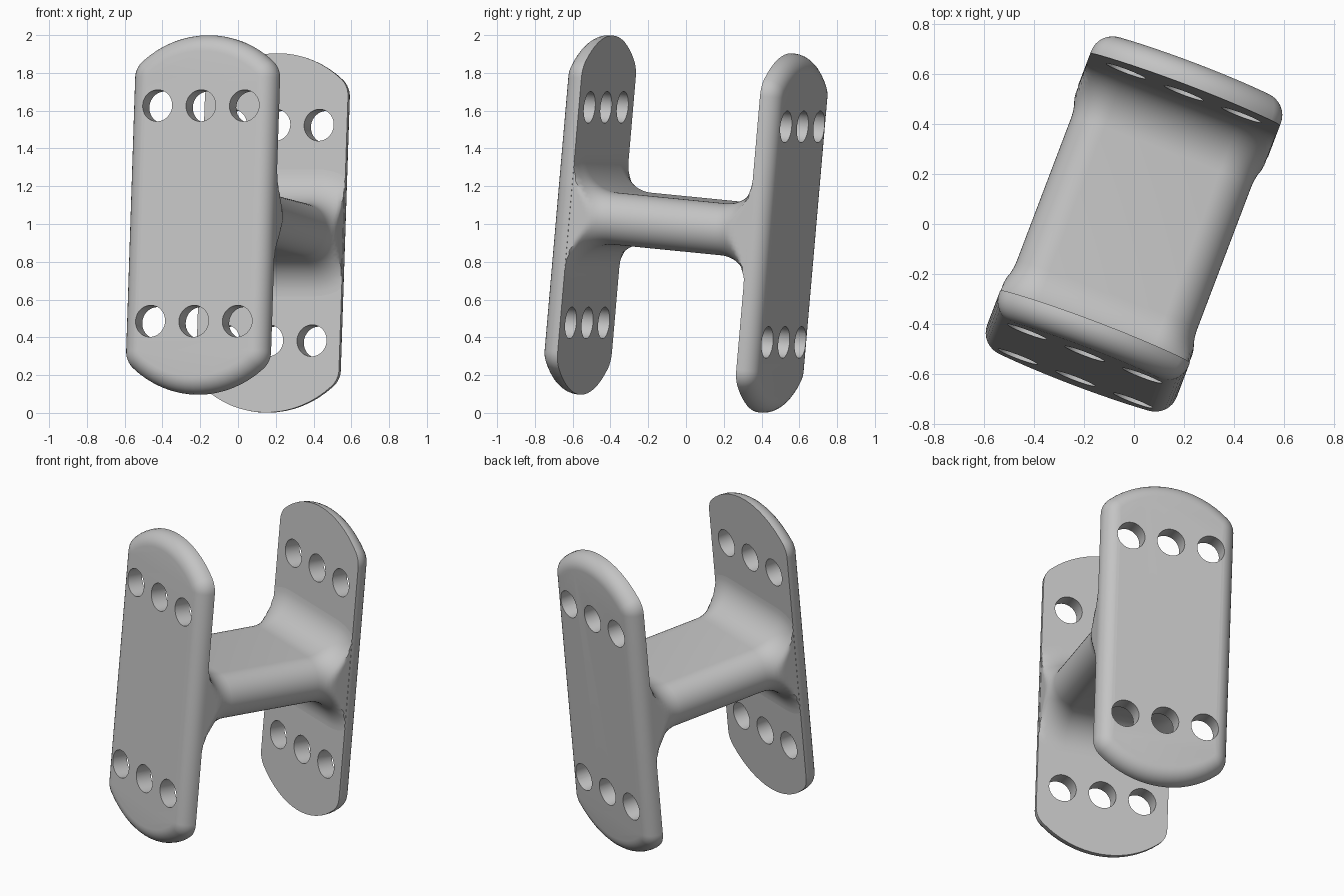
import bpy, bmesh
from math import sin, cos, pi, sqrt, atan2, radians
from mathutils import Matrix

if "Cube" in bpy.data.objects:
    bpy.data.objects.remove(bpy.data.objects["Cube"])

# Whole part leans slightly and is turned about the vertical
POSE = (Matrix.Translation((0, 0, 1)) @ Matrix.Rotation(radians(-20.8), 4, 'Z')
        @ Matrix.Rotation(radians(-5.3), 4, 'X'))

HALF_W, HALF_L = 0.405, 0.955      # plate half width and half length
INNER, OUTER = 0.508, 0.61         # plate faces, measured from the centre
EDGE = 0.09                        # rounding of the outer rim
END_R, CORNER_R = 0.55, 0.12       # end arc and corner radii
HOLE_R, HOLE_X, HOLE_Z = 0.084, 0.246, 0.573
BAR_W, BAR_H, FILLET = 0.385, 0.138, 0.2

grey = bpy.data.materials.new("light grey")
grey.use_nodes = True
grey.diffuse_color = (0.55, 0.55, 0.55, 1)
grey.node_tree.nodes["Principled BSDF"].inputs["Base Color"].default_value = (0.55, 0.55, 0.55, 1)


def loft(name, rings):
    """Skin a list of equal rings and cap both ends."""
    bm = bmesh.new()
    loops = [[bm.verts.new(p) for p in ring] for ring in rings]
    for a, b in zip(loops, loops[1:]):
        for i in range(len(a)):
            j = (i + 1) % len(a)
            bm.faces.new((a[i], a[j], b[j], b[i]))
    bm.faces.new(loops[0])
    bm.faces.new(loops[-1])
    bmesh.ops.recalc_face_normals(bm, faces=bm.faces)
    mesh = bpy.data.meshes.new(name)
    bm.to_mesh(mesh)
    bm.free()
    obj = bpy.data.objects.new(name, mesh)
    bpy.context.collection.objects.link(obj)
    mesh.materials.append(grey)
    obj.matrix_world = POSE
    return obj


def smooth(obj, angle):
    bpy.ops.object.select_all(action='DESELECT')
    obj.select_set(True)
    bpy.context.view_layer.objects.active = obj
    bpy.ops.object.shade_smooth_by_angle(angle=radians(angle))


def plate_outline(inset):
    """Straight sides, rounded corners and shallow arched ends."""
    cx = HALF_W - CORNER_R
    ez = HALF_L - END_R
    rise = sqrt((END_R - CORNER_R) ** 2 - cx ** 2)
    split = atan2(rise, cx)
    quarter = []
    for i in range(9):
        t = split * i / 8
        r = CORNER_R - inset
        quarter.append((cx + r * cos(t), ez + rise + r * sin(t)))
    for i in range(1, 9):
        t = split + (pi / 2 - split) * i / 8
        r = END_R - inset
        quarter.append((r * cos(t), ez + r * sin(t)))
    top = quarter + [(-x, z) for x, z in reversed(quarter[:-1])]
    return top + [(-x, -z) for x, z in top]


def bar_section(grow):
    """Flat bar with round sides, trimmed to the plate width."""
    r = BAR_H + grow
    pts = []
    for side, start in ((1, -pi / 2), (-1, pi / 2)):
        for i in range(25):
            t = start + pi * i / 24
            x = side * (BAR_W - BAR_H) + r * cos(t)
            pts.append((max(-HALF_W + 0.002, min(HALF_W - 0.002, x)), r * sin(t)))
    return pts


# Hole cutters through both plates
bm = bmesh.new()
for x in (-HOLE_X, 0, HOLE_X):
    for z in (-HOLE_Z, HOLE_Z):
        bmesh.ops.create_cone(bm, cap_ends=True, segments=40, radius1=HOLE_R, radius2=HOLE_R,
                              depth=2, matrix=Matrix.Translation((x, 0, z)) @ Matrix.Rotation(pi / 2, 4, 'X'))
cut_mesh = bpy.data.meshes.new("hole_cutter")
bm.to_mesh(cut_mesh)
bm.free()
cut_mesh.materials.append(grey)
cutter = bpy.data.objects.new("hole_cutter", cut_mesh)
bpy.context.collection.objects.link(cutter)
cutter.matrix_world = POSE
bpy.context.view_layer.update()

# Two plates: sharp inner edge, rounded outer rim
for name, s in (("front_plate", -1), ("back_plate", 1)):
    levels = [(0, INNER)]
    for i in range(9):
        t = pi / 2 * i / 8
        levels.append((EDGE * (1 - cos(t)), OUTER - EDGE * (1 - sin(t))))
    plate = loft(name, [[(x, s * y, z) for x, z in plate_outline(d)] for d, y in levels])
    mod = plate.modifiers.new("holes", 'BOOLEAN')
    mod.operation = 'DIFFERENCE'
    mod.solver = 'EXACT'
    mod.object = cutter
    bpy.context.view_layer.objects.active = plate
    bpy.ops.object.modifier_apply(modifier=mod.name)
    smooth(plate, 35)

bpy.data.objects.remove(cutter)

# Connecting bar flaring into both plates
half = [(INNER + 0.01, FILLET)]
for i in range(13):
    t = pi / 2 * i / 12
    half.append((INNER - FILLET * (1 - cos(t)), FILLET * (1 - sin(t))))
stations = [(-y, g) for y, g in half] + list(reversed(half))
bar = loft("connecting_bar", [[(x, y, z) for x, z in bar_section(g)] for y, g in stations])
smooth(bar, 35)
